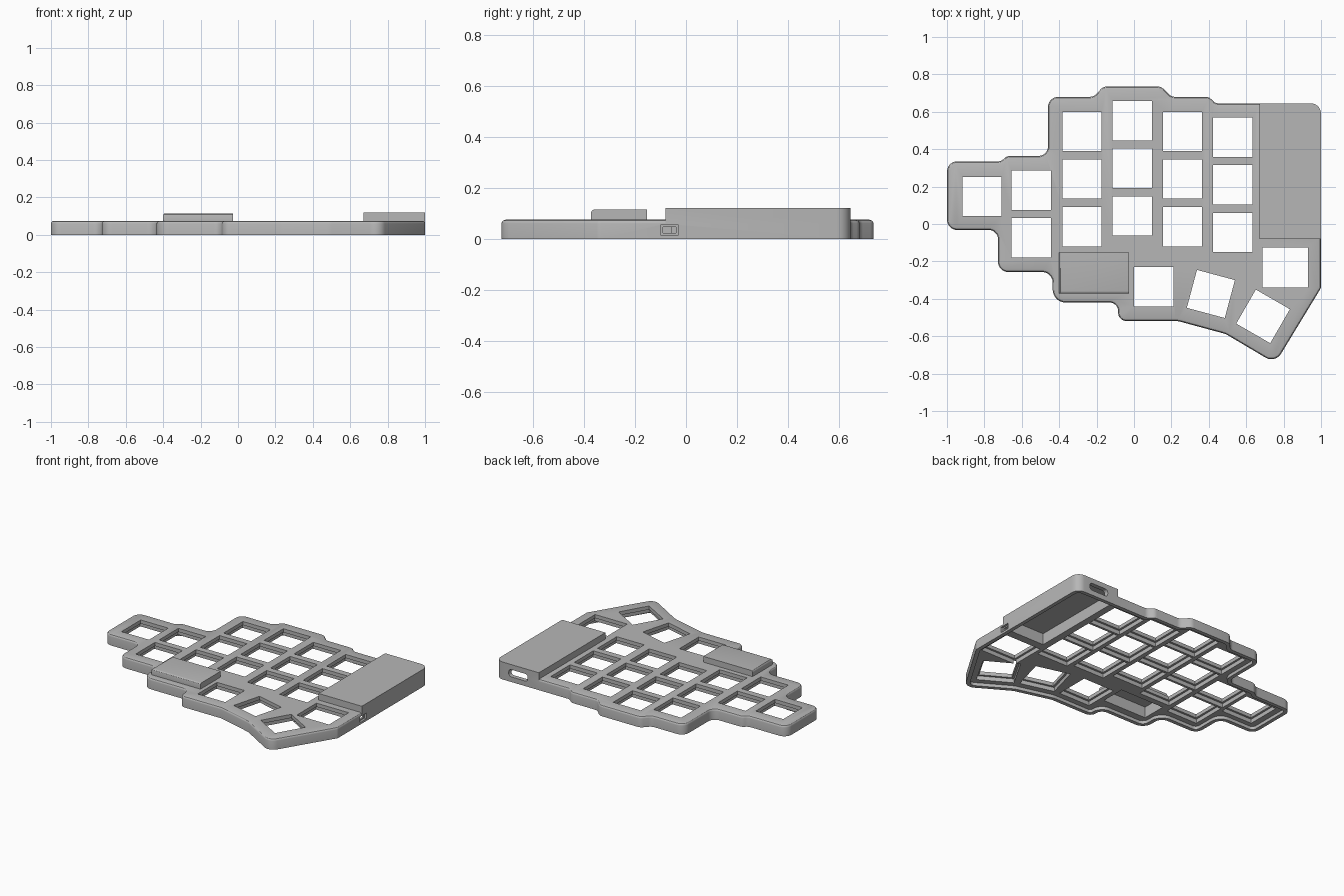
import bpy, bmesh, math
from mathutils import Vector, Matrix

if "Cube" in bpy.data.objects:
    bpy.data.objects.remove(bpy.data.objects["Cube"], do_unlink=True)

GREY = (0.47, 0.47, 0.47, 1)
plastic = bpy.data.materials.new("grey_plastic")
plastic.use_nodes = True
plastic.diffuse_color = GREY
plastic.node_tree.nodes["Principled BSDF"].inputs["Base Color"].default_value = GREY


def rounded(points, inset=0.0):
    """Inset a counter-clockwise outline of (x, y, radius) and round its corners."""
    out = []
    n = len(points)
    for i, (x, y, r) in enumerate(points):
        p = Vector((x, y))
        a = (p - Vector(points[i - 1][:2])).normalized()
        b = (Vector(points[(i + 1) % n][:2]) - p).normalized()
        na, nb = Vector((-a.y, a.x)), Vector((-b.y, b.x))
        p = p + (na + nb) * inset / (1 + na.dot(nb))
        turn = math.atan2(a.x * b.y - a.y * b.x, a.dot(b))
        if r == 0:
            out.append(p)
            continue
        side = 1 if turn > 0 else -1
        r = max(r - side * inset, 0.003)
        t = r * math.tan(abs(turn) / 2)
        start = p - a * t
        centre = start + na * side * r
        steps = max(2, math.ceil(abs(turn) / math.radians(13)))
        for k in range(steps + 1):
            spin = Matrix.Rotation(turn * k / steps, 2)
            out.append(centre + spin @ (start - centre))
    return out


def finish(name, bm):
    bmesh.ops.recalc_face_normals(bm, faces=bm.faces)
    mesh = bpy.data.meshes.new(name)
    bm.to_mesh(mesh)
    bm.free()
    mesh.materials.append(plastic)
    obj = bpy.data.objects.new(name, mesh)
    bpy.context.collection.objects.link(obj)
    return obj


def loft(name, outline, levels):
    """Solid through rings of (z, inset)."""
    bm = bmesh.new()
    rings = [[bm.verts.new((p.x, p.y, z)) for p in rounded(outline, d)] for z, d in levels]
    for low, high in zip(rings, rings[1:]):
        for i in range(len(low)):
            bm.faces.new((low[i - 1], low[i], high[i], high[i - 1]))
    bm.faces.new(rings[0][::-1])
    bm.faces.new(rings[-1])
    return finish(name, bm)


def box(name, x, y, z, turn=0):
    """Box from three (min, max) ranges, turned about its own centre."""
    size = [b - a for a, b in (x, y, z)]
    mid = [(a + b) / 2 for a, b in (x, y, z)]
    bm = bmesh.new()
    bmesh.ops.create_cube(bm, size=1, matrix=Matrix.Translation(mid)
                          @ Matrix.Rotation(math.radians(turn), 4, 'Z')
                          @ Matrix.Diagonal((*size, 1)))
    return finish(name, bm)


def combine(target, tool, operation):
    mod = target.modifiers.new(operation.lower(), 'BOOLEAN')
    mod.object, mod.operation, mod.solver = tool, operation, 'EXACT'
    bpy.context.view_layer.objects.active = target
    bpy.ops.object.modifier_apply(modifier=mod.name)
    bpy.data.objects.remove(tool, do_unlink=True)


# Stepped case outline, counter-clockwise from the left end
outline = [
    (-1, .335, .055), (-1, -.032, .055), (-.727, -.032, .05), (-.727, -.257, .055),
    (-.435, -.257, .055), (-.435, -.42, .07), (-.085, -.42, .045), (-.085, -.519, .045),
    (.235, -.519, .1), (.49, -.588, .1), (.755, -.745, .06), (1, -.342, .03),
    (1, .645, .055), (.435, .645, .04), (.4, .68, .04), (.2, .68, .045),
    (.145, .735, .045), (-.165, .735, .045), (-.215, .68, .045), (-.46, .68, .055),
    (-.46, .364, .05), (-.68, .364, .045), (-.71, .335, .045),
]
TOP = .075
case = loft("keyboard_case", outline,
            [(0, 0), (.06, 0), (.066, .0015), (.0715, .006), (TOP, .016)])

# Tall controller housing at the back of the left end
housing = [(.67, -.08, 0), (1, -.08, 0), (1, .645, .055), (.67, .645, 0)]
combine(case, loft("controller_housing", housing, [(.001, 0), (.12, 0)]), 'UNION')

# Low front housing with softened front and side edges
bm = bmesh.new()
bmesh.ops.create_cube(bm, size=1, matrix=Matrix.Translation((-.213, -.262, .077))
                      @ Matrix.Diagonal((.375, .22, .076, 1)))
soft = [e for e in bm.edges if all(v.co.z > .1 for v in e.verts)
        and (all(v.co.y < -.3 for v in e.verts) or all(v.co.x < -.3 for v in e.verts))]
bmesh.ops.bevel(bm, geom=soft, offset=.013, segments=3, affect='EDGES', profile=.5)
combine(case, finish("front_housing", bm), 'UNION')

# Underside recess for a base plate
combine(case, loft("base_recess", outline, [(-.05, .026), (.022, .026)]), 'DIFFERENCE')

# Hollow insides of the two housings
combine(case, box("controller_cavity", (.695, .972), (-.055, .615), (-.06, .1)), 'DIFFERENCE')
combine(case, box("front_cavity", (-.38, -.045), (-.345, -.175), (-.06, .098)), 'DIFFERENCE')

# Key openings: (x, y, turn, width, depth)
KEY, PITCH = .21, .2545
keys = [(-.813, .147, 0, KEY, KEY)]
for x, y, count in ((-.55, .181, 2), (-.278, .495, 3), (-.01, .552, 3),
                    (.259, .495, 3), (.528, .464, 3)):
    keys += [(x, y - PITCH * i, 0, KEY, KEY) for i in range(count)]
keys += [(.106, -.335, 0, KEY, KEY), (.411, -.374, -15, KEY, KEY),
         (.69, -.494, -30, KEY, KEY), (.809, -.233, 0, .245, .215)]

# Each key gets a through hole and a wider pocket under a thin plate
for x, y, turn, w, d in keys:
    for grow, top in ((0, .1), (.014, .05)):
        combine(case, box("key_cut", (x - w / 2 - grow, x + w / 2 + grow),
                          (y - d / 2 - grow, y + d / 2 + grow), (-.07, top), turn), 'DIFFERENCE')

# Side socket (stepped) and back cable slot
combine(case, box("side_socket", (.985, 1.1), (-.1, -.03), (.015, .054)), 'DIFFERENCE')
combine(case, box("side_socket_inner", (.94, 1.1), (-.09, -.04), (.023, .046)), 'DIFFERENCE')
slot = [(.755, .035, .02), (.9, .035, .02), (.9, .085, .02), (.755, .085, .02)]
cutter = loft("cable_slot", slot, [(-.72, 0), (-.58, 0)])
cutter.data.transform(Matrix.Rotation(math.radians(90), 4, 'X'))
combine(case, cutter, 'DIFFERENCE')

# Smooth rounded edges, crisp corners
bpy.ops.object.select_all(action='DESELECT')
case.select_set(True)
bpy.context.view_layer.objects.active = case
bpy.ops.object.shade_smooth_by_angle(angle=math.radians(30))
